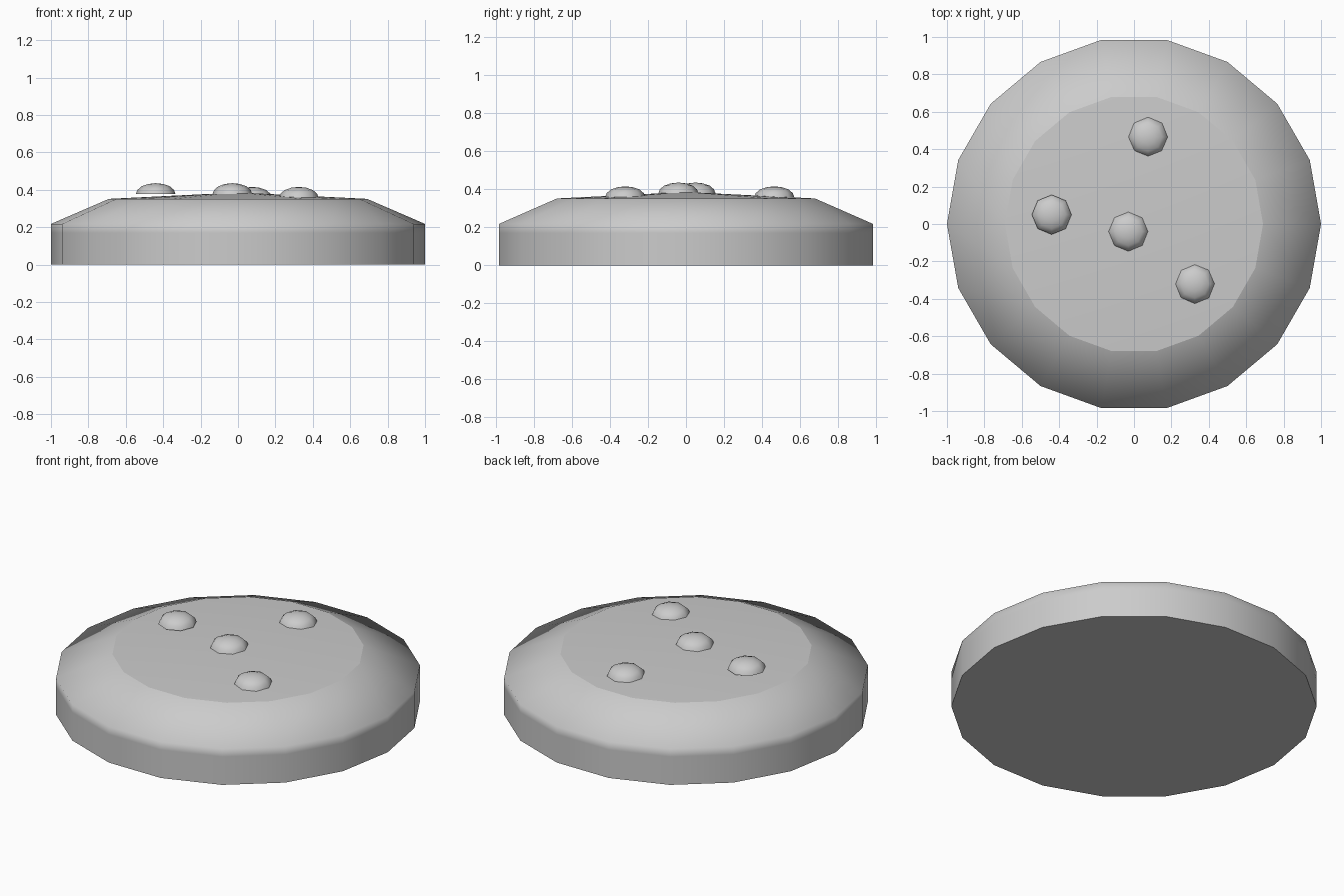
import bpy, bmesh, math

if "Cube" in bpy.data.objects:
    bpy.data.objects.remove(bpy.data.objects["Cube"])


def lathe(name, profile, sides, loc=(0, 0, 0), sharp_rings=(), apex=None, floor=False):
    """Revolve (radius, z) rings; optional tip and flat floor."""
    bm = bmesh.new()
    rings = [[bm.verts.new((r * math.cos(2 * math.pi * i / sides),
                            r * math.sin(2 * math.pi * i / sides), z))
              for i in range(sides)] for r, z in profile]
    for a, b in zip(rings, rings[1:]):
        for i in range(sides):
            j = (i + 1) % sides
            bm.faces.new((a[i], a[j], b[j], b[i])).smooth = True
    if apex is not None:
        tip = bm.verts.new((0, 0, apex))
        for i in range(sides):
            bm.faces.new((rings[-1][i], rings[-1][(i + 1) % sides], tip)).smooth = True
    if floor:
        bm.faces.new(rings[0][::-1])
    for k in sharp_rings:
        for i in range(sides):
            bm.edges.get((rings[k][i], rings[k][(i + 1) % sides])).smooth = False
    mesh = bpy.data.meshes.new(name)
    bm.to_mesh(mesh)
    bm.free()
    obj = bpy.data.objects.new(name, mesh)
    obj.location = loc
    bpy.context.collection.objects.link(obj)
    return obj


# Round body: straight wall, softened shoulder, crisp edge to a shallow top
lathe("body", [(1, 0), (1, 0.17), (1, 0.218), (0.69, 0.352)], 18,
      sharp_rings=(0, 3), apex=0.386, floor=True)

# Low domed studs scattered on the top
R, H = 0.106, 0.058
dome = [(R, 0), (R * 0.92, H * 0.38), (R * 0.71, H * 0.71), (R * 0.38, H * 0.92)]
studs = [(-0.44, 0.05, 0.378), (-0.03, -0.04, 0.378),
         (0.075, 0.465, 0.358), (0.325, -0.32, 0.358)]
for n, loc in enumerate(studs):
    lathe(f"stud_{n + 1}", dome, 8, loc, apex=H)
